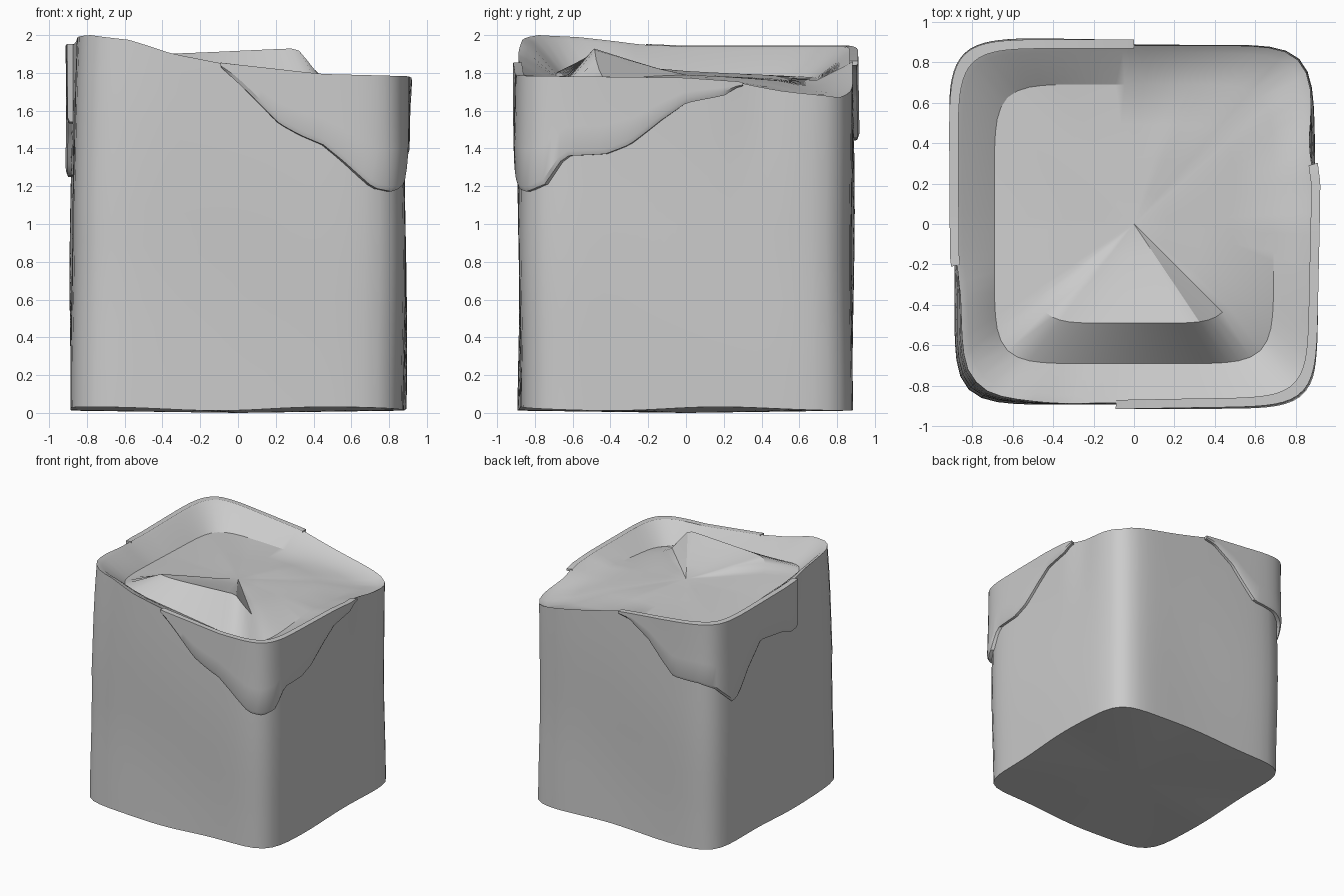
import bpy, bmesh
from math import atan2, cos, sin, tau

if "Cube" in bpy.data.objects:
    bpy.data.objects.remove(bpy.data.objects["Cube"])

N = 96


def ang(x, y):
    return atan2(y, x) % tau


def lerp_table(pts, t):
    if t <= pts[0][0]:
        return pts[0][1]
    for (a, za), (b, zb) in zip(pts, pts[1:]):
        if t <= b:
            return za + (zb - za) * (t - a) / (b - a)
    return pts[-1][1]


def loop_table(xyz):
    p = sorted((ang(x, y), z) for x, y, z in xyz)
    return [(p[-1][0] - tau, p[-1][1])] + p + [(p[0][0] + tau, p[0][1])]


def outline(t, h, n=8):
    # rounded square in polar form
    r = h * (abs(cos(t)) ** n + abs(sin(t)) ** n) ** (-1 / n)
    return r * cos(t), r * sin(t)


# height of the uneven upper edge around the block
RIM = loop_table([(-.6, -.9, 1.975), (-.35, -.9, 1.90), (-.09, -.9, 1.85), (.22, -.9, 1.815),
                  (.45, -.9, 1.79), (.88, -.88, 1.78), (.9, 0, 1.77), (.9, .28, 1.75),
                  (.9, .55, 1.70), (.86, .86, 1.67), (.5, .9, 1.74), (0, .9, 1.86),
                  (-.4, .9, 1.90), (-.8, .88, 1.94), (-.9, 0, 1.94), (-.9, -.25, 1.95),
                  (-.88, -.6, 1.99), (-.86, -.86, 2.0)])
# inward lean of the walls near the top
LEAN = loop_table([(.9, -.8, 0), (.9, .2, 0), (.9, .42, .035), (.9, .65, .01), (0, .9, 0), (-.9, .5, 0),
                   (-.9, -.15, .005), (-.9, -.4, .03), (-.85, -.85, .035), (-.4, -.9, .005)])
# sunken trough and inner crumpled ridge
TROUGH = loop_table([(-.62, -.62, 1.82), (0, -.7, 1.74), (.62, -.62, 1.66), (.68, 0, 1.72),
                     (.65, .65, 1.67), (0, .68, 1.76), (-.65, .65, 1.78), (-.68, 0, 1.80)])
RIDGE = loop_table([(-.55, -.45, 1.84), (-.4, -.46, 1.90), (.31, -.48, 1.93), (.43, -.42, 1.76),
                    (.5, 0, 1.74), (.46, .46, 1.73), (.2, .53, 1.76), (-.3, .51, 1.77),
                    (-.45, .4, 1.79), (-.5, 0, 1.81)])


def side_half(t, z):
    # gently wavy side walls
    lean = lerp_table(LEAN, t % tau) * max(0, (z - 1.1) / 0.8)
    return 0.885 + 0.006 * sin(3.5 * z + 2 * t) + 0.004 * sin(3 * t + 1) - lean


def make_object(name, verts, faces):
    me = bpy.data.meshes.new(name)
    me.from_pydata(verts, [], faces)
    bm = bmesh.new()
    bm.from_mesh(me)
    bmesh.ops.remove_doubles(bm, verts=bm.verts, dist=1e-5)
    bmesh.ops.recalc_face_normals(bm, faces=bm.faces)
    bm.to_mesh(me)
    bm.free()
    ob = bpy.data.objects.new(name, me)
    bpy.context.collection.objects.link(ob)
    bpy.ops.object.select_all(action='DESELECT')
    ob.select_set(True)
    bpy.context.view_layer.objects.active = ob
    bpy.ops.object.shade_smooth_by_angle(angle=0.5)
    return ob


# main block: walls, lip, trough, ridge and middle
def build_block():
    angles = [tau * i / N for i in range(N)]
    rings = []
    for k in range(10):
        ring = []
        for t in angles:
            low = 0.022 + 0.01 * sin(5 * t + 0.6)
            z = low + (lerp_table(RIM, t) - low) * k / 9
            ring.append((*outline(t, side_half(t, z)), z))
        rings.append(ring)
    rings.append([(*outline(t, 0.85 - lerp_table(LEAN, t)), lerp_table(RIM, t) - 0.02) for t in angles])
    rings.append([(*outline(t, 0.69, 7), lerp_table(TROUGH, t)) for t in angles])
    rings.append([(*outline(t, 0.49, 6), lerp_table(RIDGE, t)) for t in angles])
    for h, f in ((0.33, 0.6), (0.16, 0.25)):
        rings.append([(*outline(t, h, 3), 1.79 + (lerp_table(RIDGE, t) - 1.79) * f) for t in angles])
    verts = [v for r in rings for v in r]
    faces = [(a * N + i, a * N + (i + 1) % N, (a + 1) * N + (i + 1) % N, (a + 1) * N + i)
             for a in range(len(rings) - 1) for i in range(N)]
    bottom, top = len(verts), len(verts) + 1
    verts += [(0, 0, 0), (0, 0, 1.79)]
    last = (len(rings) - 1) * N
    for i in range(N):
        j = (i + 1) % N
        faces += [(j, i, bottom), (last + i, last + j, top)]
    make_object("block_body", verts, faces)


# thin skin hanging over a corner, with a ragged lower edge
def build_flap(name, edge):
    table = []
    for x, y, z in edge:
        t = ang(x, y)
        if table and t < table[0][0]:
            t += tau
        table.append((t, z))
    t0, t1, steps = table[0][0], table[-1][0], 60
    cols = [t0] + [t0 + (t1 - t0) * i / steps for i in range(steps + 1)] + [t1]
    verts, faces = [], []
    for i, t in enumerate(cols):
        lo, hi = lerp_table(table, t), lerp_table(RIM, t % tau) + 0.004
        lo = min(lo, hi - 0.02)
        end = i in (0, len(cols) - 1)
        step = min(0.025, (hi - lo) * 0.3)
        profile = [(-0.015, lo), (0.02, lo), (0.03, lo + step)]
        profile += [(0.03, lo + step + (hi - lo - step) * f) for f in (0.33, 0.66, 1)]
        profile += [(-0.015, hi)]
        for off, z in profile:
            off = -0.015 if end else off
            verts.append((*outline(t, side_half(t, z) + off), z))
    m = 7
    for i in range(len(cols) - 1):
        for j in range(m - 1):
            faces.append((i * m + j, (i + 1) * m + j, (i + 1) * m + j + 1, i * m + j + 1))
    make_object(name, verts, faces)


build_block()
build_flap("front_right_flap", [
    (-.09, -.9, 1.83), (.05, -.9, 1.70), (.22, -.9, 1.53), (.33, -.9, 1.47), (.45, -.9, 1.42),
    (.55, -.9, 1.34), (.73, -.9, 1.19), (.82, -.84, 1.17), (.9, -.77, 1.21), (.9, -.65, 1.36),
    (.9, -.43, 1.37), (.9, -.3, 1.42), (.9, -.13, 1.55), (.9, 0, 1.64), (.9, .2, 1.68), (.9, .3, 1.74)])
build_flap("back_left_flap", [
    (0, .9, 1.84), (-.1, .9, 1.82), (-.28, .9, 1.70), (-.51, .9, 1.45), (-.75, .9, 1.44),
    (-.86, .84, 1.40), (-.9, .66, 1.24), (-.9, .58, 1.28), (-.9, .45, 1.45), (-.9, .28, 1.62),
    (-.9, -.04, 1.57), (-.9, -.13, 1.53), (-.9, -.21, 1.54)])
